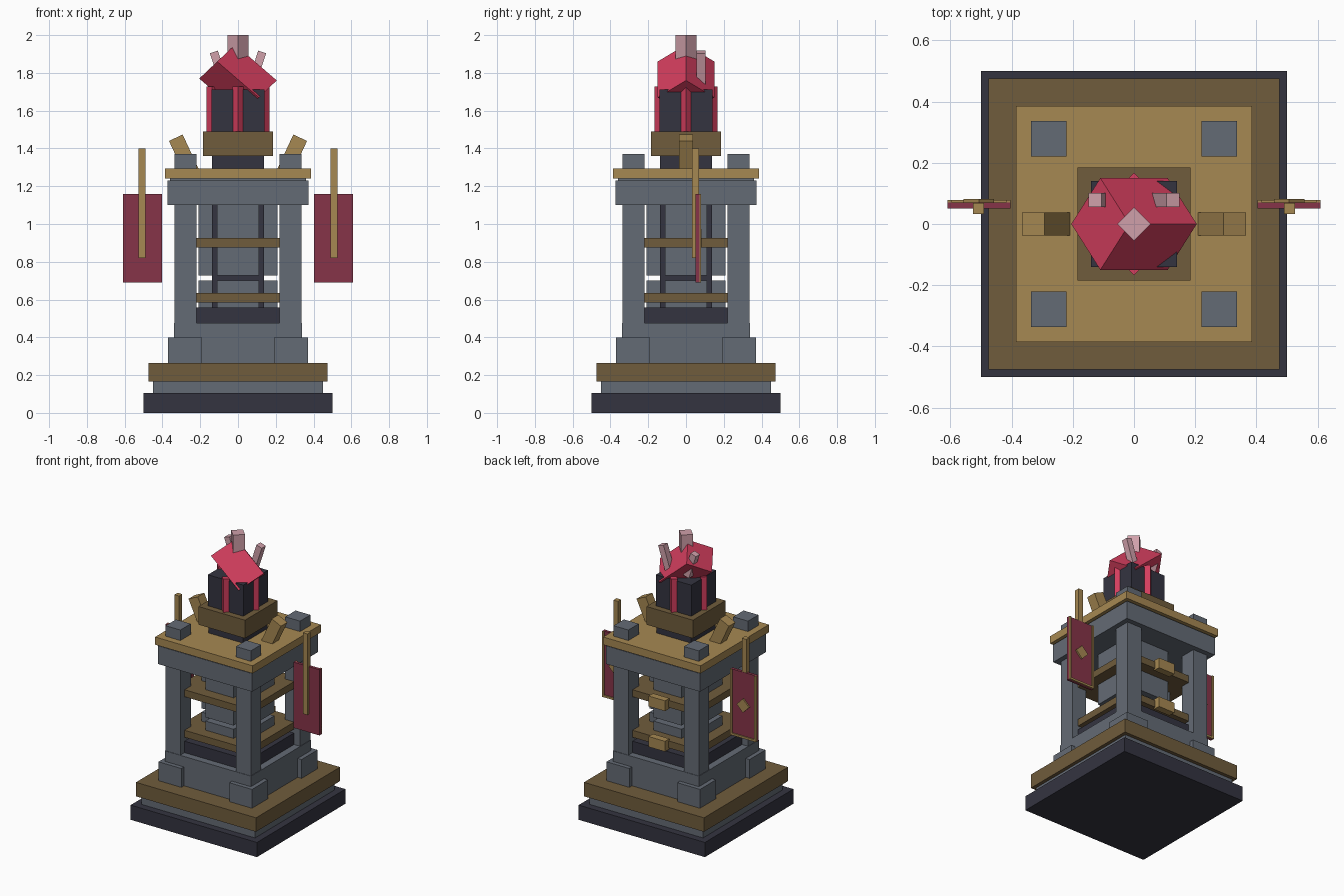
import bpy, bmesh, math
from mathutils import Vector, Matrix

if "Cube" in bpy.data.objects:
    bpy.data.objects.remove(bpy.data.objects["Cube"])


def material(name, rgb):
    lin = [(c / 255 / 12.92) if c < 11 else ((c / 255 + 0.055) / 1.055) ** 2.4 for c in rgb]
    m = bpy.data.materials.new(name)
    m.diffuse_color = (*lin, 1)
    m.use_nodes = True
    m.node_tree.nodes["Principled BSDF"].inputs["Base Color"].default_value = m.diffuse_color
    return m


STONE = material("grey stone", (100, 107, 117))
DARK = material("dark stone", (52, 52, 64))
BRONZE = material("aged bronze", (112, 92, 60))
GOLD = material("gold", (166, 136, 82))
CLOTH = material("maroon cloth", (134, 52, 72))
RED = material("red crystal", (212, 62, 94))
PINK = material("pale crystal", (208, 160, 170))


def finish(name, bm, mat):
    bmesh.ops.recalc_face_normals(bm, faces=bm.faces)
    me = bpy.data.meshes.new(name)
    bm.to_mesh(me)
    bm.free()
    me.materials.append(mat)
    ob = bpy.data.objects.new(name, me)
    bpy.context.collection.objects.link(ob)
    return ob


def box(name, mat, x, y, z, axis="Z", angle=0):
    """Box from (min, max) ranges, turned about its own centre."""
    bm = bmesh.new()
    bmesh.ops.create_cube(bm, size=1)
    size = [r[1] - r[0] for r in (x, y, z)]
    mid = [(r[0] + r[1]) / 2 for r in (x, y, z)]
    bm.transform(Matrix.Translation(mid) @ Matrix.Rotation(math.radians(angle), 4, axis)
                 @ Matrix.Diagonal((*size, 1)))
    return finish(name, bm, mat)


def slab(name, mat, half, z0, z1):
    return box(name, mat, (-half, half), (-half, half), (z0, z1))


def span(a, b, s):
    return (a, b) if s > 0 else (-b, -a)


# Stepped base
slab("base_slab", DARK, 0.5, 0, 0.105)
slab("base_course", STONE, 0.45, 0.105, 0.165)
slab("base_trim", BRONZE, 0.475, 0.165, 0.265)
slab("plinth", STONE, 0.34, 0.265, 0.475)

# Corner blocks, pillars and roof studs
for sx in (-1, 1):
    for sy in (-1, 1):
        box("corner_block", STONE, span(0.19, 0.37, sx), span(0.19, 0.37, sy), (0.265, 0.40))
        box("pillar", STONE, span(0.22, 0.337, sx), span(0.22, 0.337, sy), (0.475, 1.10))
        box("roof_stud", STONE, span(0.22, 0.337, sx), span(0.22, 0.337, sy), (1.295, 1.37))

# Inner column: dark core with cross-shaped stone tiers
slab("column_foot", DARK, 0.29, 0.475, 0.557)
slab("column_core", DARK, 0.137, 0.55, 1.37)
for z0, z1 in ((0.557, 0.70), (0.727, 0.875), (0.90, 1.10)):
    box("column_tier", STONE, (-0.21, 0.21), (-0.112, 0.112), (z0, z1))
    box("column_tier", STONE, (-0.112, 0.112), (-0.21, 0.21), (z0, z1))

# Bronze bands with a clasp at the back
for zc in (0.61, 0.90):
    slab("band", BRONZE, 0.29, zc - 0.025, zc + 0.025)
    box("band_clasp", GOLD, (-0.065, 0.065), (0.28, 0.33), (zc - 0.037, zc + 0.037))

# Roof
slab("lintel", STONE, 0.372, 1.10, 1.23)
slab("lintel_cap", STONE, 0.36, 1.23, 1.24)
slab("roof_plate", GOLD, 0.386, 1.24, 1.295)
for s in (-1, 1):
    cx = 0.287 * s
    box("roof_horn", GOLD, (cx - 0.04, cx + 0.04), (-0.037, 0.037), (1.266, 1.466), "Y", 25 * s)

# Crystal holder
slab("holder_collar", BRONZE, 0.184, 1.36, 1.49)
slab("holder_block", DARK, 0.14, 1.49, 1.712)
for px, py in ((0.137, 0), (-0.137, 0), (0, 0.137), (0, -0.137)):
    box("holder_rib", RED, (px - 0.021, px + 0.021), (py - 0.021, py + 0.021),
        (1.49, 1.727), "Z", 45)

# Tilted crystal block standing on a corner, spanned by three edges
apex = Vector((-0.015, 0, 1.95))
edges = (Vector((-0.095, 0.15, -0.09)), Vector((-0.095, -0.15, -0.09)), Vector((0.22, 0, -0.19)))
bm = bmesh.new()
bmesh.ops.create_cube(bm, size=1)
for v in bm.verts:
    v.co = apex + sum(((c + 0.5) * e for c, e in zip(v.co, edges)), Vector())
finish("crystal", bm, RED)

# Pale shards
box("top_shard", PINK, (-0.039, 0.039), (-0.039, 0.039), (1.82, 2.0), "Z", 45)
for s in (-1, 1):
    cx = 0.1 * s
    box("side_shard", PINK, (cx - 0.022, cx + 0.022), (0.056, 0.102), (1.735, 1.915), "Y", 18 * s)

# Side banners with pole, trim and diamond badge on the back
for s in (-1, 1):
    box("banner", CLOTH, span(0.403, 0.61, s), (0.05, 0.071), (0.69, 1.16))
    box("banner_pole", GOLD, span(0.49, 0.526, s), (0.033, 0.069), (0.82, 1.40))
    for a in (0.403, 0.595):
        box("banner_edge", GOLD, span(a, a + 0.015, s), (0.07, 0.079), (0.69, 1.16))
    box("banner_hem", GOLD, span(0.403, 0.61, s), (0.07, 0.079), (0.69, 0.705))
    cx = 0.507 * s
    box("banner_badge", GOLD, (cx - 0.035, cx + 0.035), (0.07, 0.082), (0.89, 0.96), "Y", 45)
